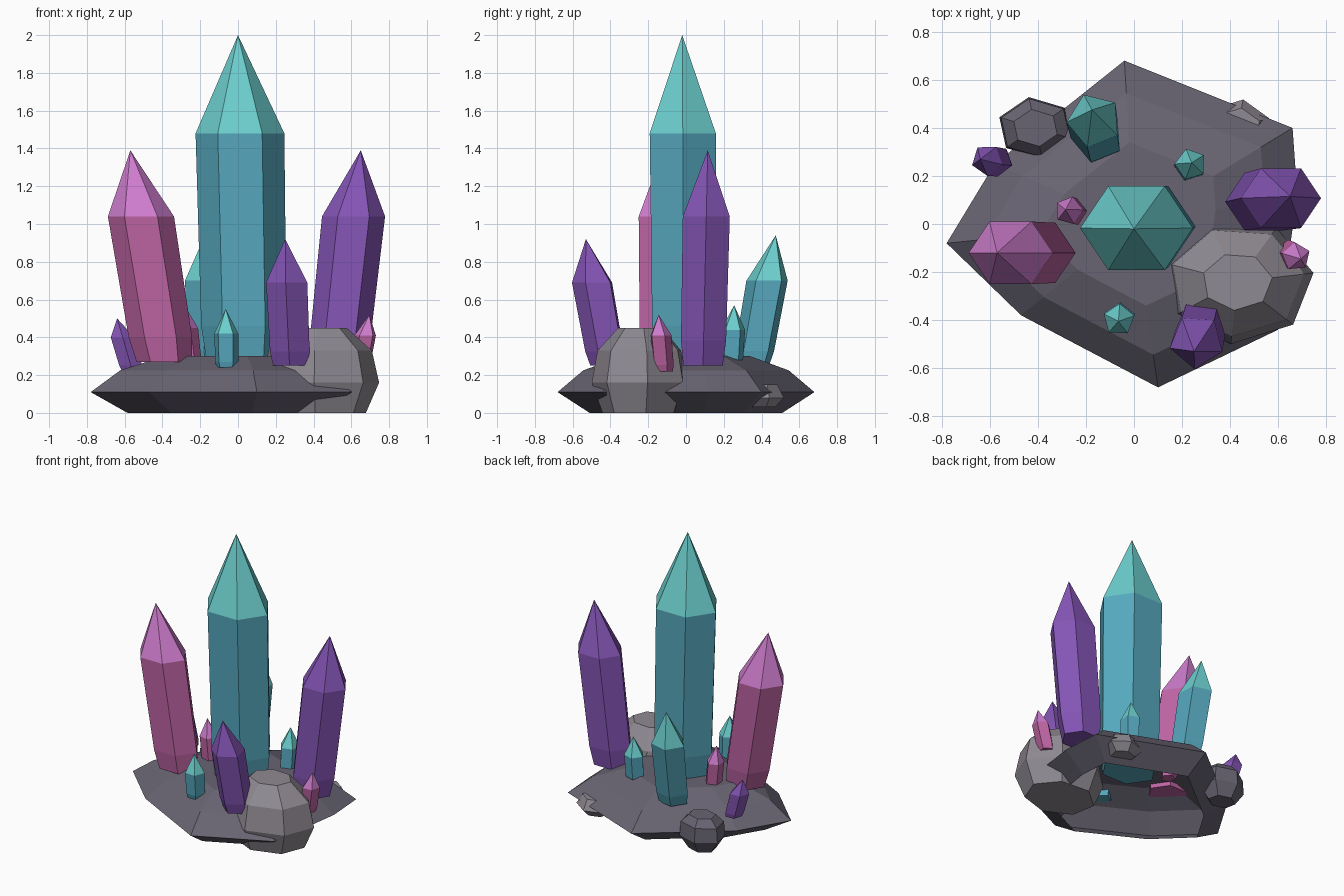
import bpy, bmesh
from math import cos, sin, pi, radians
from mathutils import Vector

if "Cube" in bpy.data.objects:
    bpy.data.objects.remove(bpy.data.objects["Cube"], do_unlink=True)


def material(name, hex_code):
    def linear(c):
        c /= 255
        return c / 12.92 if c <= 0.04045 else ((c + 0.055) / 1.055) ** 2.4
    rgb = bytes.fromhex(hex_code)
    color = (*[linear(c) for c in rgb], 1)
    mat = bpy.data.materials.new(name)
    mat.use_nodes = True
    mat.diffuse_color = color
    bsdf = mat.node_tree.nodes["Principled BSDF"]
    bsdf.inputs["Base Color"].default_value = color
    bsdf.inputs["Roughness"].default_value = 0.8
    return mat


ROCK = material("dark rock", "686472")
STONE = material("pale stone", "8f8a92")
TEAL = (material("teal", "56a8be"), material("teal tip", "6ccfce"))
PINK = (material("pink", "bd64a3"), material("pink tip", "d07ecf"))
PURPLE = (material("purple", "8555b6"),) * 2


def loft(name, rings, mats, apex=None, bottom=True):
    """Join equal-sized rings with flat quads, then close with a cap or a point."""
    bm = bmesh.new()
    loops = [[bm.verts.new(p) for p in ring] for ring in rings]
    n = len(loops[0])
    for low, high in zip(loops, loops[1:]):
        for i in range(n):
            j = (i + 1) % n
            bm.faces.new((low[i], low[j], high[j], high[i]))
    if apex is None:
        bm.faces.new(loops[-1])
    else:
        tip = bm.verts.new(apex)
        for i in range(n):
            face = bm.faces.new((loops[-1][i], loops[-1][(i + 1) % n], tip))
            face.material_index = 1
    if bottom:
        bm.faces.new(loops[0][::-1])
    mesh = bpy.data.meshes.new(name)
    bm.to_mesh(mesh)
    bm.free()
    for mat in mats:
        mesh.materials.append(mat)
    obj = bpy.data.objects.new(name, mesh)
    bpy.context.collection.objects.link(obj)
    return obj


def ring(center, rx, ry, sides, turn=0):
    return [Vector(center) + Vector((rx * cos(a), ry * sin(a), 0))
            for a in (radians(turn) + 2 * pi * i / sides for i in range(sides))]


def crystal(name, mats, base, tip, shoulder, radius, sides=6, turn=0, squash=1.0):
    """Leaning prism with level rings, a pinched foot and a pointed tip."""
    base, tip = Vector(base), Vector(tip)
    top = (shoulder - base.z) / (tip.z - base.z)
    rings = [ring(base.lerp(tip, t), radius * s, radius * s * squash, sides, turn)
             for t, s in ((0, 0.84), (top * 0.17, 0.96), (top, 1))]
    return loft(name, rings, mats, apex=tip)


def boulder(name, mat, center, rx, ry, profile, sides, turn):
    rings = [ring((center[0], center[1], z), rx * s, ry * s, sides, turn + twist)
             for z, s, twist in profile]
    return loft(name, rings, [mat])


# Rock base: jagged rim, hollow underneath
rim = [(0.68, 0.12), (0.66, 0.40), (-0.04, 0.68), (-0.58, 0.25),
       (-0.78, -0.08), (-0.47, -0.38), (0.10, -0.68), (0.60, -0.44)]
levels = [(0, 0.75), (0.11, 1), (0.225, 0.8), (0.3, 0.5)]
loft("rock_base", [[(x * s, y * s, z) for x, y in rim] for z, s in levels],
     [ROCK], bottom=False)

# Large pale boulder and two small rocks at the back
boulder("large_boulder", STONE, (0.43, -0.24), 0.32, 0.26,
        [(0, 0.78, 0), (0.16, 1, 0), (0.33, 0.88, 0), (0.45, 0.46, 0)], 7, 8)
boulder("small_rock_right", ROCK, (-0.41, 0.40), 0.16, 0.13,
        [(0, 0.6, 0), (0.09, 1, 0), (0.19, 0.95, 0), (0.24, 0.6, 0)], 6, 40)
boulder("small_rock_left", STONE, (0.43, 0.40), 0.14, 0.12,
        [(0.03, 0.6, 0), (0.08, 1, 0), (0.15, 0.7, 0)], 6, 20)

# Tall hexagonal crystals
crystal("center_crystal", TEAL, (0.035, -0.01, 0.25), (0, -0.02, 2), 1.48, 0.235, squash=0.86)
crystal("tall_pink_crystal", PINK, (-0.39, -0.12, 0.27), (-0.57, -0.12, 1.39), 1.04, 0.175, squash=0.86)
crystal("tall_purple_crystal", PURPLE, (0.525, 0.09, 0.25), (0.65, 0.115, 1.39), 1.04, 0.167, squash=0.86)

# Medium crystals
crystal("front_purple_crystal", PURPLE, (0.28, -0.41, 0.25), (0.25, -0.53, 0.92), 0.69, 0.115, 5, 50)
crystal("back_teal_crystal", TEAL, (-0.15, 0.35, 0.25), (-0.175, 0.475, 0.94), 0.7, 0.115, 5, 40)

# Small crystals
small = [
    ("small_teal_front", TEAL, (-0.06, -0.39, 0.24), (-0.065, -0.405, 0.55), 0.42, 0.067),
    ("small_teal_back", TEAL, (0.23, 0.24, 0.26), (0.24, 0.255, 0.57), 0.44, 0.067),
    ("small_purple_side", PURPLE, (-0.56, 0.26, 0.22), (-0.64, 0.27, 0.5), 0.4, 0.066),
    ("small_pink_center", PINK, (-0.25, 0.05, 0.27), (-0.285, 0.06, 0.57), 0.45, 0.06),
    ("small_pink_side", PINK, (0.64, -0.12, 0.22), (0.695, -0.145, 0.52), 0.41, 0.06),
]
for i, (name, mats, base, tip, shoulder, radius) in enumerate(small):
    crystal(name, mats, base, tip, shoulder, radius, 5, 15 + 20 * i)
